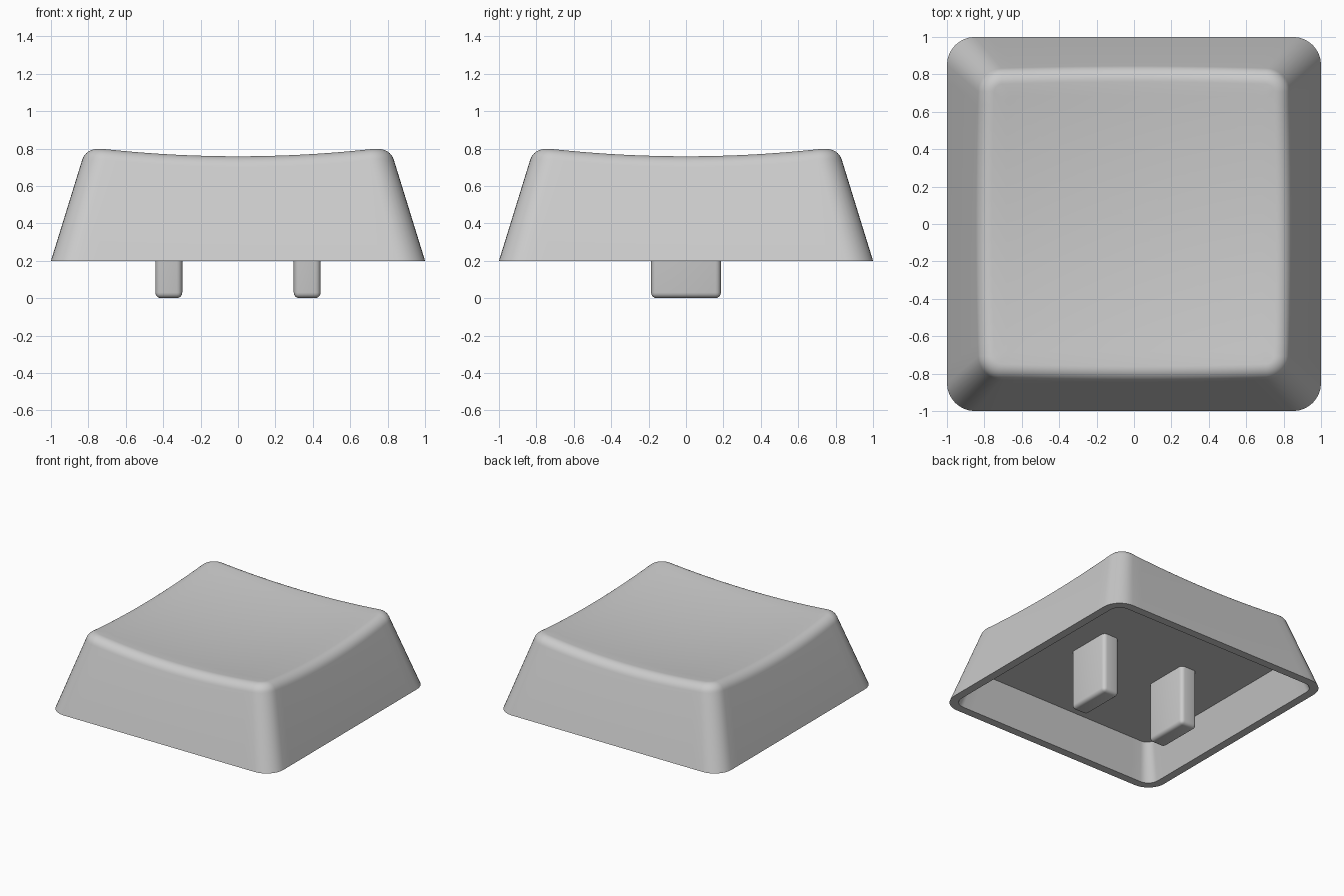
import bpy, bmesh, math
from mathutils import Vector

if "Cube" in bpy.data.objects:
    bpy.data.objects.remove(bpy.data.objects["Cube"])

grey = bpy.data.materials.new("light_grey_plastic")
grey.diffuse_color = (0.6, 0.6, 0.6, 1)
grey.use_nodes = True
grey.node_tree.nodes["Principled BSDF"].inputs["Base Color"].default_value = grey.diffuse_color

SIDE, CORNER = 20, 8      # segments per straight side and per corner
SLOPE = 0.305             # inward lean of the side walls
FILLET = 0.08             # rounding between walls and dished top


def rounded_square(half, radius):
    """Points and outward normals around a rounded square."""
    c, out = half - radius, []
    for q in range(4):
        a0 = q * math.pi / 2
        turn = lambda x, y: Vector((x * math.cos(a0) - y * math.sin(a0),
                                    x * math.sin(a0) + y * math.cos(a0), 0))
        for i in range(1, SIDE):
            out.append((turn(half, -c + 2 * c * i / SIDE), turn(1, 0)))
        for i in range(CORNER + 1):
            a = math.pi / 2 * i / CORNER
            n = turn(math.cos(a), math.sin(a))
            out.append((turn(c, c) + n * radius, n))
    return out


def dish(p):
    return 0.715 + 0.076 * (p.x ** 2 + p.y ** 2)


def finish(bm, name, angle):
    bmesh.ops.recalc_face_normals(bm, faces=bm.faces)
    mesh = bpy.data.meshes.new(name)
    bm.to_mesh(mesh)
    bm.free()
    mesh.materials.append(grey)
    ob = bpy.data.objects.new(name, mesh)
    bpy.context.collection.objects.link(ob)
    bpy.ops.object.select_all(action='DESELECT')
    ob.select_set(True)
    bpy.context.view_layer.objects.active = ob
    bpy.ops.object.shade_smooth_by_angle(angle=math.radians(angle))
    return ob


# Cap shell: rings from the inner ceiling, round the rim, up to the dished top
def flat_ring(half, radius, z):
    return [p + Vector((0, 0, z)) for p, n in rounded_square(half, radius)]


rings = [flat_ring(0.85, 0.07, 0.48), flat_ring(0.935, 0.09, 0.2),
         flat_ring(1.0, 0.15, 0.2)]
top_edge = rounded_square(0.757, 0.05)
for k in range(9):
    a = math.radians(17 + (96 - 17) * k / 8)
    ring = []
    for p, n in top_edge:
        z = dish(p)
        q = p + n * (SLOPE * (0.795 - z) + FILLET * math.cos(a))
        q.z = z - FILLET + FILLET * math.sin(a)
        ring.append(q)
    rings.append(ring)
for k in range(1, 12):
    s = 1 - k / 12
    ring = []
    for p, n in top_edge:
        q = p * s * 0.985
        q.z = dish(q)
        ring.append(q)
    rings.append(ring)

bm = bmesh.new()
loops = [[bm.verts.new(p) for p in ring] for ring in rings]
count = len(top_edge)
for a, b in zip(loops, loops[1:]):
    for i in range(count):
        j = (i + 1) % count
        bm.faces.new((a[i], a[j], b[j], b[i]))
bm.faces.new(loops[0])
centre = bm.verts.new((0, 0, dish(Vector())))
for i in range(count):
    bm.faces.new((loops[-1][i], loops[-1][(i + 1) % count], centre))
finish(bm, "cap_shell", 35)

# Two mounting prongs with rounded lower ends
for side, name in ((-1, "left_prong"), (1, "right_prong")):
    bm = bmesh.new()
    bmesh.ops.create_cube(bm, size=1)
    for v in bm.verts:
        v.co = Vector((side * 0.37 + v.co.x * 0.144, v.co.y * 0.374,
                       0.24 + v.co.z * 0.48))
    edges = [e for e in bm.edges if min(v.co.z for v in e.verts) < 0.1]
    bmesh.ops.bevel(bm, geom=edges, offset=0.03, segments=4, profile=0.5,
                    affect='EDGES')
    finish(bm, name, 35)
